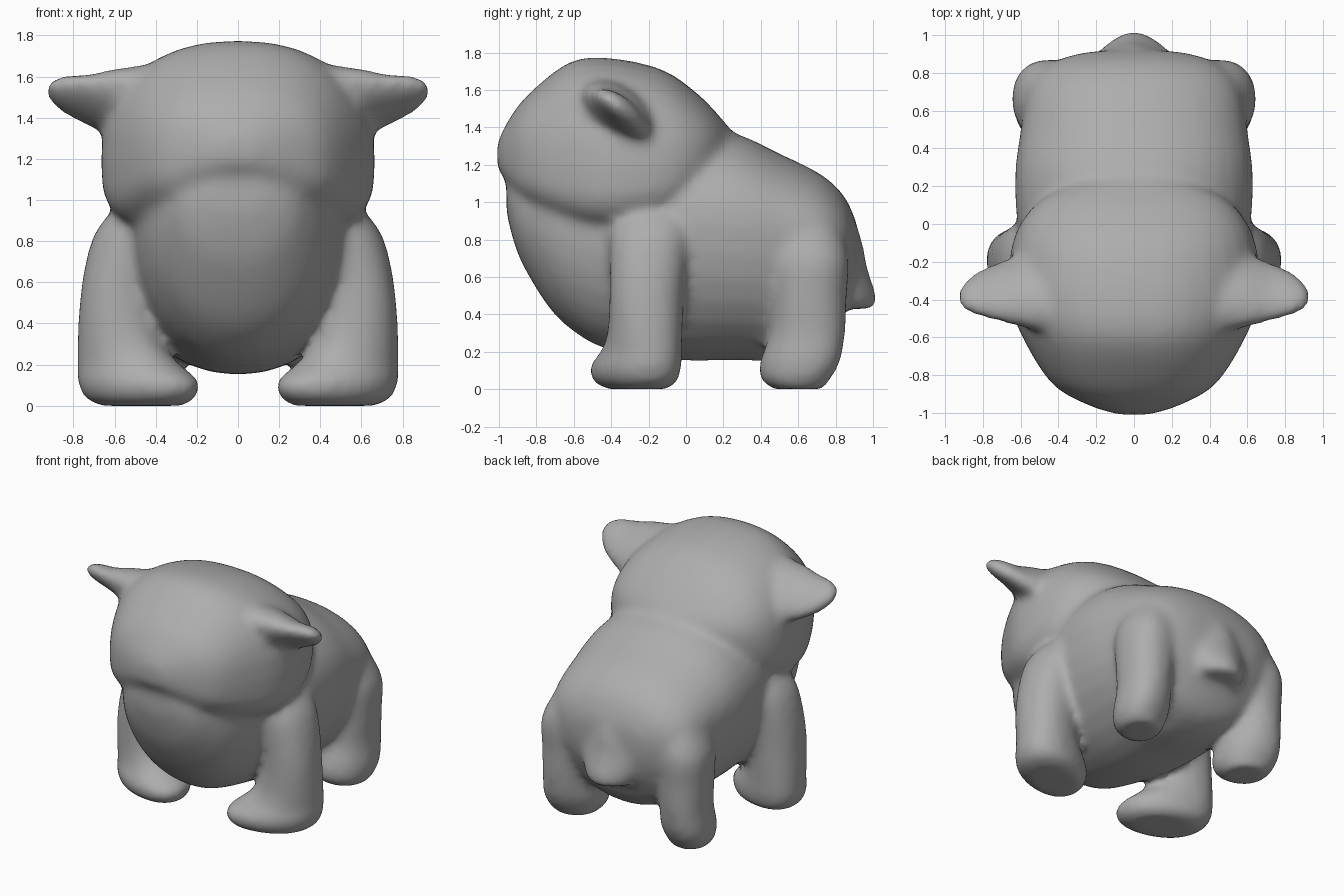
import bpy, bmesh, math
from mathutils import Vector

cube = bpy.data.objects.get("Cube")
if cube:
    bpy.data.objects.remove(cube, do_unlink=True)

fur = bpy.data.materials.new("grey_fur")
fur.use_nodes = True
grey = (0.42, 0.42, 0.42, 1)
fur.diffuse_color = grey
fur.node_tree.nodes["Principled BSDF"].inputs["Base Color"].default_value = grey

SIDES = 32
STEPS = 4
parts = []


def flow(rows):
    """Add rows in between so the outline curves softly through the given ones."""
    padded = [rows[0], *rows, rows[-1]]
    result = []
    for a, b, c, d in zip(padded, padded[1:], padded[2:], padded[3:]):
        for k in range(STEPS):
            t = k / STEPS
            result.append([q + t / 2 * (r - p + t * (2 * p - 5 * q + 4 * r - s
                                                     + t * (3 * (q - r) + s - p)))
                           for p, q, r, s in zip(a, b, c, d)])
    return result + [rows[-1]]


def loft(name, sections, upper=2.0, lower=2.0):
    """Skin a closed tube through sections of (centre, axis u, axis v up, axis v down)."""
    bm = bmesh.new()
    rings = []
    for centre, u, up, down in sections:
        ring = []
        for i in range(SIDES):
            a = math.tau * i / SIDES
            c, s = math.cos(a), math.sin(a)
            power, v = (upper, up) if s >= 0 else (lower, down)
            c = math.copysign(abs(c) ** (2 / power), c)
            s = abs(s) ** (2 / power)
            ring.append(bm.verts.new(Vector(centre) + Vector(u) * c + Vector(v) * s))
        rings.append(ring)
    for a, b in zip(rings, rings[1:]):
        for i in range(SIDES):
            j = (i + 1) % SIDES
            bm.faces.new((a[i], a[j], b[j], b[i]))
    bm.faces.new(rings[0])
    bm.faces.new(rings[-1])
    bmesh.ops.recalc_face_normals(bm, faces=bm.faces)
    mesh = bpy.data.meshes.new(name)
    bm.to_mesh(mesh)
    bm.free()
    obj = bpy.data.objects.new(name, mesh)
    bpy.context.collection.objects.link(obj)
    parts.append(obj)


def along_y(name, rows, upper, lower):
    """Rows of (y, half width, bottom, widest height, top)."""
    loft(name, [((0, y, mid), (w, 0, 0), (0, 0, hi - mid), (0, 0, lo - mid))
                for y, w, lo, mid, hi in flow(rows)], upper, lower)


def along_z(name, rows, side):
    """Rows of (z, x, y, x radius, y radius, turn-in)."""
    loft(name, [((side * x, y, z), (side * rx, rx * turn, 0), (0, ry, 0), (0, -ry, 0))
                for z, x, y, rx, ry, turn in flow(rows)], 2.2, 2.2)


# Barrel body with a deep chest
along_y("body", [
    (-0.96, 0.12, 0.95, 1.03, 1.15), (-0.93, 0.22, 0.82, 1.00, 1.17),
    (-0.87, 0.31, 0.66, 0.97, 1.20), (-0.72, 0.42, 0.42, 0.93, 1.25),
    (-0.56, 0.48, 0.28, 0.90, 1.30), (-0.40, 0.52, 0.21, 0.90, 1.32),
    (-0.05, 0.61, 0.155, 0.90, 1.38), (0.25, 0.63, 0.155, 0.88, 1.37),
    (0.50, 0.60, 0.155, 0.85, 1.26), (0.72, 0.56, 0.22, 0.80, 1.15),
    (0.84, 0.46, 0.40, 0.78, 1.04), (0.90, 0.30, 0.55, 0.77, 0.92),
    (0.92, 0.13, 0.65, 0.76, 0.85)], 2.1, 2.1)

# Broad head with heavy square jowls
along_y("head", [
    (-1.01, 0.08, 1.19, 1.24, 1.31), (-0.96, 0.24, 1.11, 1.23, 1.42),
    (-0.85, 0.43, 0.99, 1.22, 1.57), (-0.62, 0.58, 0.87, 1.20, 1.75),
    (-0.40, 0.66, 0.83, 1.20, 1.77), (-0.13, 0.65, 0.89, 1.20, 1.71),
    (0.05, 0.57, 1.03, 1.24, 1.59), (0.17, 0.42, 1.12, 1.28, 1.47),
    (0.26, 0.16, 1.20, 1.29, 1.36)], 2.3, 3.6)

# Short drooping tail, a broad wedge: rows of (z, half width, middle, back)
tail = [(0.95, 0.24, 0.74, 0.86), (0.82, 0.25, 0.80, 0.935), (0.65, 0.23, 0.86, 0.97),
        (0.50, 0.19, 0.89, 1.02), (0.43, 0.16, 0.89, 1.02)]
loft("tail", [((0, mid, z), (w, 0, 0), (0, back - mid, 0), (0, -0.04, 0))
              for z, w, mid, back in flow(tail)], 1.5, 2.0)

front_leg = [
    (0.00, 0.47, -0.26, 0.20, 0.15, 0.2), (0.04, 0.475, -0.27, 0.27, 0.21, 0.25),
    (0.12, 0.485, -0.27, 0.295, 0.23, 0.25), (0.20, 0.53, -0.24, 0.25, 0.21, 0.2),
    (0.30, 0.57, -0.22, 0.21, 0.20, 0.1), (0.50, 0.58, -0.21, 0.19, 0.20, 0),
    (0.70, 0.55, -0.20, 0.19, 0.21, 0), (0.85, 0.50, -0.19, 0.19, 0.22, 0),
    (0.96, 0.45, -0.18, 0.15, 0.19, 0)]
hind_leg = [
    (0.00, 0.45, 0.60, 0.13, 0.13, 0.1), (0.05, 0.45, 0.585, 0.17, 0.18, 0.2),
    (0.15, 0.45, 0.61, 0.19, 0.21, 0.2), (0.30, 0.46, 0.65, 0.17, 0.20, 0.1),
    (0.50, 0.46, 0.66, 0.18, 0.20, 0), (0.70, 0.45, 0.66, 0.19, 0.21, 0),
    (0.88, 0.39, 0.63, 0.17, 0.19, 0)]
# Rows of (x, y, z, half width, half thickness)
ear = [(0.45, -0.36, 1.46, 0.25, 0.16), (0.60, -0.36, 1.47, 0.22, 0.13),
       (0.72, -0.36, 1.48, 0.185, 0.09), (0.83, -0.37, 1.505, 0.14, 0.07),
       (0.89, -0.38, 1.52, 0.10, 0.055), (0.925, -0.39, 1.53, 0.05, 0.035)]
along = Vector((0, 0.80, -0.60))
across = Vector((0, 0.60, 0.80))

# Legs with turned-in paws, and flat tilted ears
for label, side in (("left", 1), ("right", -1)):
    along_z(label + "_front_leg", front_leg, side)
    along_z(label + "_hind_leg", hind_leg, side)
    loft(label + "_ear", [((side * x, y, z), along * w, across * t, across * -0.8 * t)
                          for x, y, z, w, t in flow(ear)])

# Fuse the parts into one soft skin
bpy.ops.object.select_all(action="DESELECT")
for obj in parts:
    obj.select_set(True)
skin = parts[0]
bpy.context.view_layer.objects.active = skin
bpy.ops.object.join()
skin.name = skin.data.name = "animal_skin"
remesh = skin.modifiers.new("Fuse", "REMESH")
remesh.mode = "VOXEL"
remesh.voxel_size = 0.025
soften = skin.modifiers.new("Soften", "SMOOTH")
soften.factor = 0.5
soften.iterations = 14
for name in ("Fuse", "Soften"):
    bpy.ops.object.modifier_apply(modifier=name)

skin.data.materials.clear()
skin.data.materials.append(fur)
bpy.ops.object.shade_smooth_by_angle(angle=math.radians(60))
